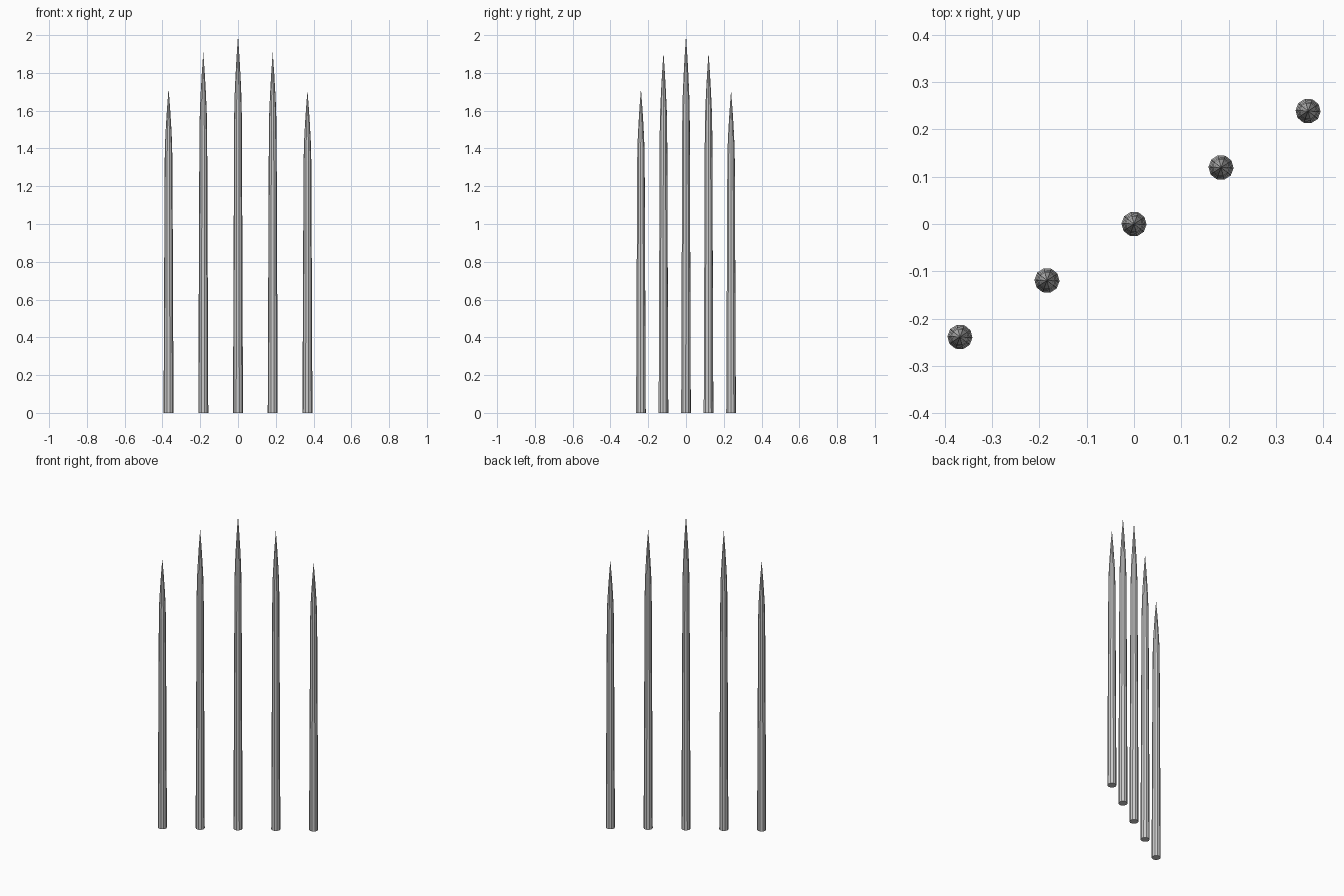
import bpy, bmesh, math

if "Cube" in bpy.data.objects:
    bpy.data.objects.remove(bpy.data.objects["Cube"])

SIDES = 10
# radius at a fraction of the spike height
PROFILE = [(0.0, 0.0265), (0.40, 0.0235), (0.78, 0.0205), (0.84, 0.0180),
           (0.89, 0.0135), (0.94, 0.0080)]
DIRECTION = math.atan2(0.2385, 0.3675)


def spike(name, x, y, height):
    bm = bmesh.new()
    rings = []
    for f, r in PROFILE:
        ring = []
        for i in range(SIDES):
            a = DIRECTION + 2 * math.pi * i / SIDES
            ring.append(bm.verts.new((r * math.cos(a), r * math.sin(a), f * height)))
        rings.append(ring)
    tip = bm.verts.new((0, 0, height))
    bm.faces.new(rings[0][::-1])
    for i in range(SIDES):
        j = (i + 1) % SIDES
        for low, high in zip(rings, rings[1:]):
            bm.faces.new((low[i], low[j], high[j], high[i]))
        bm.faces.new((rings[-1][i], rings[-1][j], tip))
    mesh = bpy.data.meshes.new(name)
    bm.to_mesh(mesh)
    bm.free()
    obj = bpy.data.objects.new(name, mesh)
    obj.location = (x, y, 0)
    bpy.context.collection.objects.link(obj)


# diagonal row of five spikes, tallest in the middle
for n, height in enumerate((1.718, 1.91, 2.0, 1.91, 1.708)):
    k = n - 2
    spike(f"spike_{n + 1}", k * 0.1838, k * 0.1193, height)
